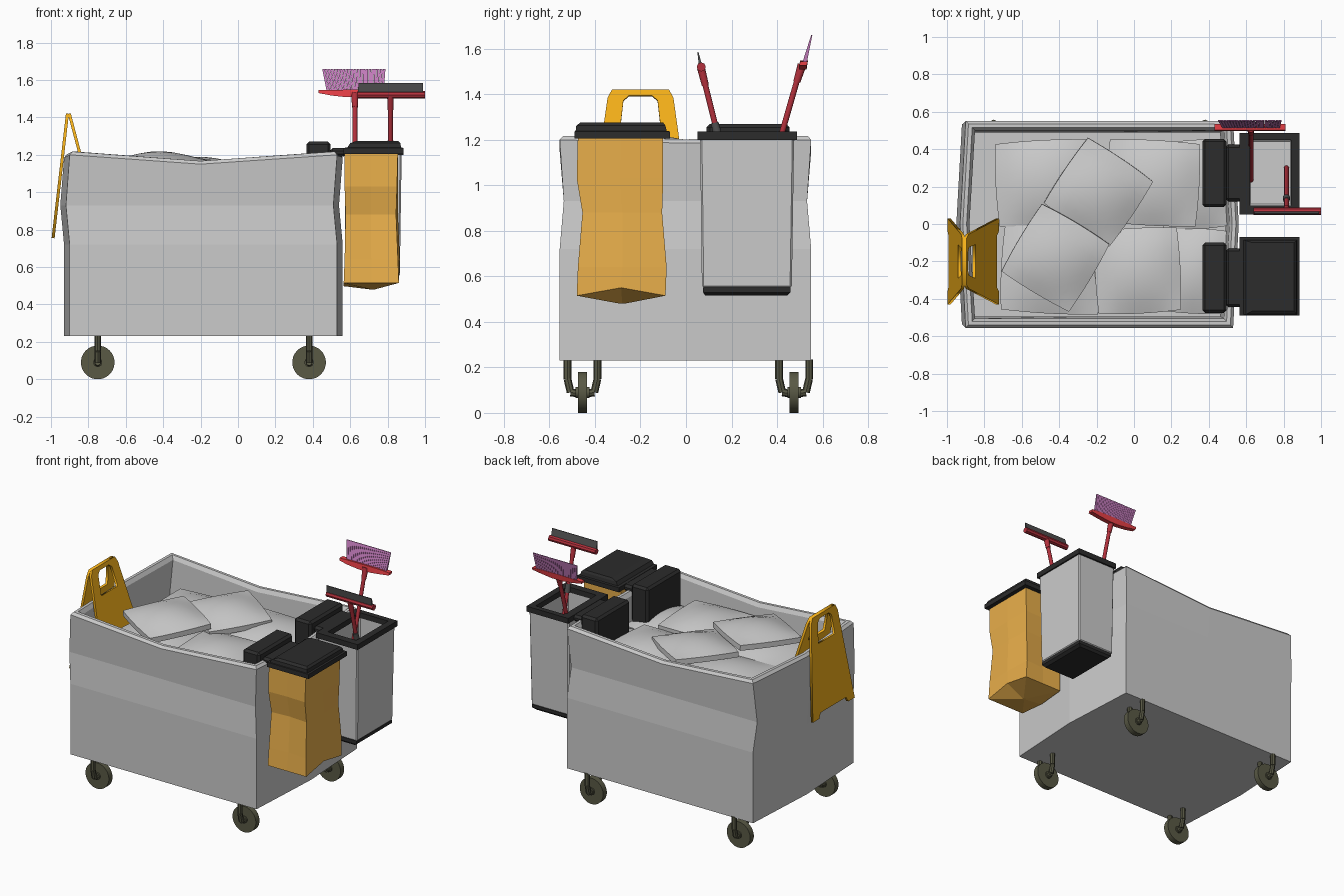
import bpy, bmesh, math
from mathutils import Vector, Matrix

if "Cube" in bpy.data.objects:
    bpy.data.objects.remove(bpy.data.objects["Cube"])


def material(name, r, g, b):
    m = bpy.data.materials.new(name)
    m.diffuse_color = (r, g, b, 1)
    m.use_nodes = True
    m.node_tree.nodes["Principled BSDF"].inputs["Base Color"].default_value = m.diffuse_color
    return m


YELLOW = material("sign_yellow", 0.92, 0.44, 0.01)
BAG = material("bag_yellow", 0.82, 0.43, 0.07)
BLACK = material("black", 0.025, 0.025, 0.025)
OLIVE = material("olive", 0.10, 0.10, 0.06)
RED = material("red", 0.8, 0.05, 0.06)
DARK_RED = material("dark_red", 0.45, 0.03, 0.045)
PURPLE = material("purple", 0.55, 0.2, 0.5)
RUBBER = material("rubber", 0.08, 0.08, 0.08)


def finish(name, bm, mat=None, bevel=0, smooth=False):
    bmesh.ops.remove_doubles(bm, verts=bm.verts, dist=1e-5)
    bmesh.ops.recalc_face_normals(bm, faces=bm.faces)
    me = bpy.data.meshes.new(name)
    bm.to_mesh(me)
    bm.free()
    ob = bpy.data.objects.new(name, me)
    bpy.context.collection.objects.link(ob)
    if mat:
        me.materials.append(mat)
    if bevel:
        ob.modifiers.new("bevel", 'BEVEL').width = bevel
    if smooth:
        bpy.ops.object.select_all(action='DESELECT')
        ob.select_set(True)
        bpy.context.view_layer.objects.active = ob
        bpy.ops.object.shade_smooth_by_angle(angle=math.radians(40))
    return ob


def loft(name, parts, mat=None, caps=True, **kw):
    """Each part is a list of rings; skin neighbouring rings together."""
    bm = bmesh.new()
    for rings in parts:
        vs = [[bm.verts.new(p) for p in r] for r in rings]
        n = len(vs[0])
        for a, b in zip(vs, vs[1:]):
            for i in range(n):
                j = (i + 1) % n
                bm.faces.new((a[i], a[j], b[j], b[i]))
        if caps:
            bm.faces.new(vs[0])
            bm.faces.new(vs[-1])
    return finish(name, bm, mat, **kw)


def rect(x0, x1, y0, y1, z):
    return [(x0, y0, z), (x1, y0, z), (x1, y1, z), (x0, y1, z)]


def box(x0, x1, y0, y1, z0, z1):
    return [rect(x0, x1, y0, y1, z0), rect(x0, x1, y0, y1, z1)]


def tube(p, q, r0, r1, n=12):
    p, q = Vector(p), Vector(q)
    d = (q - p).normalized()
    u = d.orthogonal().normalized()
    w = d.cross(u)
    ang = [2 * math.pi * i / n for i in range(n)]
    return [[c + (u * math.cos(a) + w * math.sin(a)) * r for a in ang]
            for c, r in ((p, r0), (q, r1))]


# Soft-sided cart body: outer wall, rolled rim, inner wall, floor
def cart_ring(z, inset=0, dx=0, dy=0, sag=0):
    x0, x1 = -0.90 + inset + dx, 0.53 - inset + dx
    y0, y1 = -0.555 + inset + dy, 0.55 - inset - dy
    xm = -0.2
    return [(x0, y0, z), (xm, y0, z - 0.05 * sag), (x1, y0, z),
            (x1 + 0.03, 0, z - 0.015 * sag), (x1, y1, z),
            (xm, y1, z - 0.05 * sag), (x0, y1, z), (x0 - 0.03, 0, z - 0.015 * sag)]


loft("cart_body", [[cart_ring(0.23), cart_ring(0.72),
                    cart_ring(0.93, dx=-0.02, dy=0.018), cart_ring(1.2, sag=1),
                    cart_ring(1.217, 0.015, sag=1), cart_ring(1.217, 0.035, sag=1),
                    cart_ring(1.19, 0.05, sag=1),
                    cart_ring(0.93, 0.05, dx=-0.02, dy=0.01), cart_ring(0.3, 0.05)]])

# Casters
for i, x in enumerate((-0.75, 0.38)):
    for j, y in enumerate((-0.455, 0.475)):
        loft(f"wheel_{i}{j}", [tube((x, y - 0.02, 0.09), (x, y + 0.02, 0.09), 0.09, 0.09, 28),
                               tube((x, y - 0.03, 0.09), (x, y + 0.03, 0.09), 0.025, 0.025)],
             OLIVE, smooth=True)
        arms = []
        for s in (-1, 1):
            path = [(x, y + s * o, z) for o, z in
                    ((0.066, 0.235), (0.066, 0.15), (0.052, 0.09), (0.02, 0.085))]
            arms += [tube(a, b, 0.017, 0.017, 8) for a, b in zip(path, path[1:])]
        loft(f"fork_{i}{j}", arms, OLIVE, smooth=True)


# Pillows: x, y, z, half width, half depth, turn, tilt about x, tilt about y
def pillow(name, x, y, z, a, b, turn, tx=0, ty=0):
    bm = bmesh.new()
    bmesh.ops.create_cube(bm, size=2)
    bmesh.ops.subdivide_edges(bm, edges=[e for e in bm.edges if
                              abs(e.verts[0].co.z - e.verts[1].co.z) < 0.1],
                              cuts=7, use_grid_fill=True)
    m = Matrix.Translation((x, y, z)) @ Matrix.Rotation(math.radians(turn), 4, 'Z') \
        @ Matrix.Rotation(math.radians(tx), 4, 'X') @ Matrix.Rotation(math.radians(ty), 4, 'Y')
    for v in bm.verts:
        u, w, s = v.co
        bulge = (1 - u * u) * (1 - w * w)
        v.co = m @ Vector((u * a * (1 + 0.04 * (1 - w * w)), w * b * (1 + 0.04 * (1 - u * u)),
                           s * (0.018 + 0.05 * bulge)))
    finish(name, bm, smooth=True)


for i, p in enumerate([
        (-0.48, 0.22, 1.03, 0.25, 0.22, 3), (-0.44, -0.24, 1.03, 0.26, 0.23, -3),
        (0.10, 0.22, 1.05, 0.24, 0.22, -3), (0.02, -0.25, 1.07, 0.22, 0.22, 3),
        (0.32, 0.21, 0.99, 0.18, 0.23, 4), (0.32, -0.25, 0.99, 0.18, 0.22, -3),
        (-0.19, 0.17, 1.12, 0.21, 0.21, -34, 2, 3),
        (-0.42, -0.18, 1.15, 0.21, 0.21, -31, 3, 2)]):
    pillow(f"pillow_{i + 1}", *p)

# Hooks holding both bins on the cart rim
for name, y0, y1 in (("bag_hook", -0.475, -0.10), ("bin_hook", 0.09, 0.455)):
    loft(name, [box(0.365, 0.495, y0, y1, 0.98, 1.27),
                box(0.49, 0.58, y0 + 0.03, y1 - 0.03, 1.19, 1.235)], BLACK, bevel=0.015)


# Hanging waste bag with creased sides and lid
def bag_ring(x0, x1, y0, y1, z, zmid=0, pinch=0):
    ym = (y0 + y1) / 2
    return [(x0, y0, z), ((x0 + x1) / 2, y0 + pinch, z), (x1, y0, z), (x1 + pinch, ym, z + zmid),
            (x1, y1, z), ((x0 + x1) / 2, y1 - pinch, z), (x0, y1, z), (x0, ym, z - zmid * 0.5)]


bag = [bag_ring(0.71, 0.73, -0.29, -0.27, 0.48),
       bag_ring(0.565, 0.86, -0.48, -0.09, 0.515, 0.035),
       bag_ring(0.57, 0.855, -0.475, -0.085, 0.64, 0, 0.01),
       bag_ring(0.575, 0.845, -0.455, -0.105, 0.88, 0, 0.01),
       bag_ring(0.57, 0.85, -0.48, -0.10, 1.03, 0, 0.005),
       bag_ring(0.57, 0.855, -0.475, -0.10, 1.22)]
loft("waste_bag", [bag], BAG)
loft("bag_lid", [[rect(0.565, 0.885, -0.49, -0.07, 1.205), rect(0.565, 0.885, -0.49, -0.07, 1.237),
                  rect(0.585, 0.872, -0.485, -0.085, 1.239), rect(0.60, 0.868, -0.482, -0.09, 1.262),
                  rect(0.635, 0.855, -0.465, -0.10, 1.275)]], BLACK)

# Open bin with black rim and base
loft("tool_bin", [[rect(0.575, 0.865, 0.07, 0.465, 0.55), rect(0.57, 0.875, 0.062, 0.475, 1.21),
                   rect(0.615, 0.845, 0.095, 0.455, 1.21), rect(0.615, 0.845, 0.1, 0.45, 0.57)]],
     bevel=0.008)
loft("tool_bin_base", [[rect(0.60, 0.84, 0.085, 0.445, 0.515), rect(0.585, 0.86, 0.075, 0.46, 0.53),
                        rect(0.585, 0.86, 0.075, 0.46, 0.552)]], BLACK)
outer, inner = (0.565, 0.885, 0.05, 0.487), (0.62, 0.84, 0.10, 0.45)
loft("tool_bin_rim", [[rect(*outer, 1.2), rect(*outer, 1.237), rect(*inner, 1.237),
                       rect(*inner, 1.2), rect(*outer, 1.2)]], BLACK, caps=False)

# Broom
loft("broom_handle", [tube((0.625, 0.235, 0.58), (0.625, 0.505, 1.52), 0.013, 0.013),
                      tube((0.625, 0.487, 1.455), (0.625, 0.51, 1.53), 0.016, 0.02)],
     DARK_RED, smooth=True)
head = []
for x, z, h in ((0.43, 1.538, 0.008), (0.5, 1.532, 0.015), (0.58, 1.528, 0.02),
                (0.66, 1.528, 0.02), (0.74, 1.532, 0.015), (0.81, 1.535, 0.008)):
    head.append([(x, 0.497, z - h), (x, 0.53, z - h), (x, 0.535, z + h), (x, 0.502, z + h)])
loft("broom_head", [head], RED)
tufts, count = [], 22
for i in range(count):
    t0, t1 = i / count, (i + 0.9) / count
    tufts.append([rect(0.475 + 0.305 * t0, 0.475 + 0.305 * t1, 0.51, 0.53, 1.535),
                  rect(0.45 + 0.34 * t0, 0.45 + 0.34 * t1, 0.55, 0.555, 1.66)])
loft("broom_bristles", tufts, PURPLE)

# Squeegee
loft("squeegee_handle", [tube((0.815, 0.30, 0.58), (0.815, 0.065, 1.52), 0.013, 0.013),
                         tube((0.815, 0.085, 1.44), (0.815, 0.066, 1.515), 0.016, 0.018)],
     DARK_RED, smooth=True)
loft("squeegee_sleeve", [tube((0.815, 0.14, 1.22), (0.815, 0.126, 1.275), 0.02, 0.017)],
     RUBBER, smooth=True)
loft("squeegee_bar", [tube((0.64, 0.067, 1.52), (1.0, 0.067, 1.52), 0.02, 0.02, 8)], DARK_RED)
loft("squeegee_blade", [[rect(0.64, 0.99, 0.056, 0.07, 1.53),
                         rect(0.645, 0.99, 0.05, 0.055, 1.585)]], RUBBER)


# Folding floor sign: two trapezoid panels with hand hole and feet
outline = [(-0.125, 0), (0.125, 0), (0.145, 0.04), (0.23, 0.67), (0.16, 0.67),
           (0.14, 0.635), (-0.14, 0.635), (-0.16, 0.67), (-0.23, 0.67), (-0.145, 0.04)]
hole = [(-0.09, 0.185), (-0.075, 0.05), (-0.05, 0.028), (0.05, 0.028), (0.075, 0.05), (0.09, 0.185)]
for name, x, slope in (("sign_panel_outer", -0.912, -0.115), ("sign_panel_inner", -0.902, 0.265)):
    cu = bpy.data.curves.new(name, 'CURVE')
    cu.dimensions = '2D'
    cu.fill_mode = 'BOTH'
    cu.extrude = 0.008
    for pts in (outline, hole):
        sp = cu.splines.new('POLY')
        sp.points.add(len(pts) - 1)
        for pt, (u, v) in zip(sp.points, pts):
            pt.co = (u, v, 0, 1)
        sp.use_cyclic_u = True
    ob = bpy.data.objects.new(name, cu)
    bpy.context.collection.objects.link(ob)
    ux, down = Vector((0, 1, 0)), Vector((slope, 0, -1)).normalized()
    ob.matrix_world = Matrix.Translation((x, -0.2, 1.42)) @ \
        Matrix((ux, down, ux.cross(down))).transposed().to_4x4()
    cu.materials.append(YELLOW)
    bpy.ops.object.select_all(action='DESELECT')
    ob.select_set(True)
    bpy.context.view_layer.objects.active = ob
    bpy.ops.object.convert(target='MESH')
